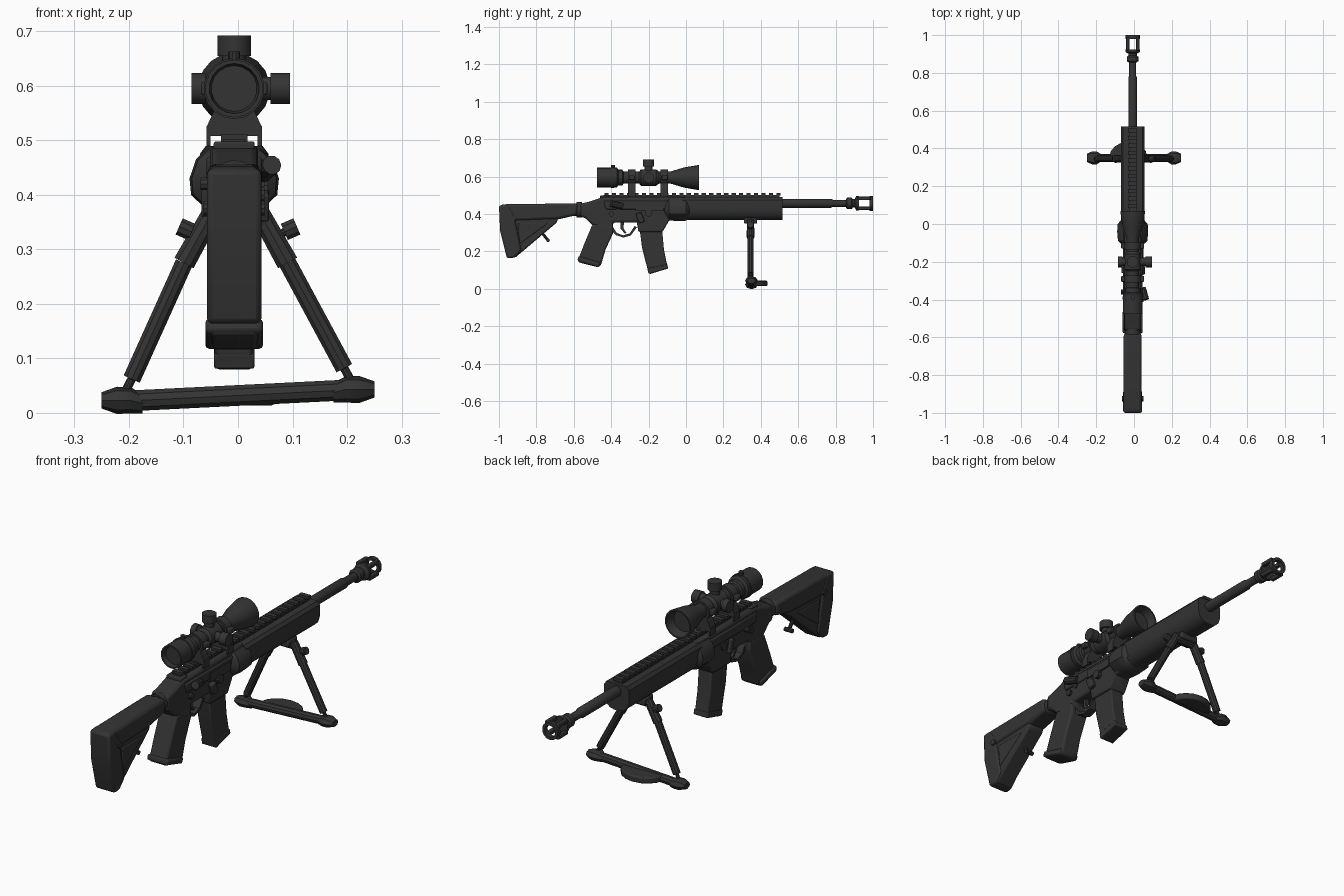
import bpy, bmesh
from math import sin, cos, pi, radians
from mathutils import Vector

cube = bpy.data.objects.get("Cube")
if cube:
    bpy.data.objects.remove(cube)

CX = -0.007          # centre plane of the body
BORE, SIGHT = 0.457, 0.595


def material(name, value):
    m = bpy.data.materials.new(name)
    m.use_nodes = True
    col = (value, value, value, 1)
    m.diffuse_color = col
    m.node_tree.nodes["Principled BSDF"].inputs["Base Color"].default_value = col
    return m


GREY = material("charcoal", 0.034)


def finish(name, bm, bevel=0, angle=35):
    bmesh.ops.recalc_face_normals(bm, faces=bm.faces)
    me = bpy.data.meshes.new(name)
    bm.to_mesh(me)
    bm.free()
    me.materials.append(GREY)
    me.shade_smooth()
    me.set_sharp_from_angle(angle=radians(angle))
    ob = bpy.data.objects.new(name, me)
    bpy.context.collection.objects.link(ob)
    if bevel:
        mod = ob.modifiers.new("edge", "BEVEL")
        mod.width, mod.segments, mod.limit_method = bevel, 2, "ANGLE"
    return ob


def loft(name, rings, closed=False, bevel=0):
    """Skin a list of rings; capped, or joined end to end."""
    bm = bmesh.new()
    vs = [[bm.verts.new(p) for p in r] for r in rings]
    n = len(vs[0])
    pairs = list(zip(vs, vs[1:])) + ([(vs[-1], vs[0])] if closed else [])
    for a, b in pairs:
        for i in range(n):
            j = (i + 1) % n
            bm.faces.new((a[i], a[j], b[j], b[i]))
    if not closed:
        bm.faces.new(vs[0])
        bm.faces.new(vs[-1])
    return finish(name, bm, bevel)


def slab(name, outline, half, bevel=0.0, x=CX):
    """Side outline (y, z) given a width along x."""
    return loft(name, [[(x + s * half, y, z) for y, z in outline] for s in (-1, 1)], bevel=bevel)


def box(name, centre, size, bevel=0.0):
    x, y, z = centre
    a, b, c = (s / 2 for s in size)
    return slab(name, [(y - b, z - c), (y + b, z - c), (y + b, z + c), (y - b, z + c)], a, bevel, x)


def lathe(name, profile, z=BORE, x=CX, segs=14, closed=False):
    """Turned part along y from (y, radius) pairs."""
    rings = [[(x + r * cos(2 * pi * (i + .5) / segs), y, z + r * sin(2 * pi * (i + .5) / segs))
              for i in range(segs)] for y, r in profile]
    return loft(name, rings, closed)


def rod(name, start, end, r0, r1=None, segs=10):
    p, q = Vector(start), Vector(end)
    rot = (q - p).to_track_quat("Z", "Y")
    return loft(name, [[c + rot @ Vector((r * cos(2 * pi * i / segs), r * sin(2 * pi * i / segs), 0))
                        for i in range(segs)] for c, r in ((p, r0), (q, r1 or r0))])


# Shoulder stock: top beam, butt, thinner web, release pin
slab("stock_beam", [(-1, .446), (-.97, .452), (-.58, .457), (-.58, .395), (-.68, .372), (-.985, .36)], .048, .014)
slab("stock_butt", [(-1, .446), (-.994, .31), (-.957, .163), (-.92, .165), (-.88, .205), (-.92, .40), (-.95, .45)], .05, .01)
slab("stock_web", [(-.96, .42), (-.93, .18), (-.915, .165), (-.69, .355), (-.68, .40)], .042, .008)
slab("stock_panel", [(-.9, .35), (-.89, .24), (-.74, .35)], .046, .004)
rod("stock_release", (CX, -.77, .30), (CX, -.735, .255), .008)
rod("stock_release_tip", (CX - .02, -.738, .26), (CX + .02, -.738, .26), .01)
rod("sling_pin", (CX - .056, -.925, .375), (CX + .056, -.925, .375), .014)
lathe("buffer_tube", [(-.66, .034), (-.5, .034)], z=.422)
lathe("lock_collar", [(-.585, .042), (-.555, .042)], z=.422)

# Receiver, magazine well and controls
slab("receiver", [(-.565, .455), (-.52, .465), (-.44, .492), (0, .492), (0, .39), (-.1, .36), (-.13, .355),
                  (-.39, .355), (-.39, .30), (-.5, .34), (-.54, .38), (-.565, .385)], .044, .012)
slab("magazine_well", [(-.27, .40), (-.255, .305), (-.125, .305), (-.09, .365), (-.09, .40)], .044, .006)
slab("upper_receiver_step", [(-.44, .47), (-.43, .425), (-.06, .425), (-.06, .47)], .051, .006)
slab("port_cover", [(-.27, .455), (-.27, .415), (-.12, .415), (-.12, .455)], .004, x=CX + .052)
box("charging_handle", (CX, -.435, .49), (.075, .05, .016), .004)
rod("forward_assist", (.045, -.34, .44), (.062, -.4, .455), .018)
rod("take_down_pin", (CX - .05, -.4, .40), (CX + .056, -.4, .40), .014)
rod("pivot_pin", (CX - .05, -.2, .405), (CX + .062, -.2, .405), .02)
rod("selector", (CX - .062, -.36, .42), (CX + .05, -.36, .42), .012)
slab("bolt_catch", [(-.26, .42), (-.24, .42), (-.225, .36), (-.25, .36)], .01, .003, x=CX - .05)
slab("magazine_release", [(-.27, .40), (-.24, .41), (-.22, .36), (-.25, .35)], .012, .004, x=.045)

# Trigger and guard
guard = [(-.405, .32), (-.375, .287), (-.335, .274), (-.295, .285), (-.262, .33)]
inner = [(-.275, .335), (-.30, .297), (-.335, .286), (-.37, .298), (-.39, .33)]
slab("trigger_guard", guard + inner, .02)
slab("trigger", [(-.35, .36), (-.33, .36), (-.335, .325), (-.318, .298), (-.328, .296), (-.35, .322)], .009)

# Grip and magazine
slab("pistol_grip", [(-.50, .345), (-.54, .25), (-.58, .148), (-.568, .14), (-.47, .115), (-.455, .125),
                     (-.43, .21), (-.39, .297), (-.39, .35)], .045, .014)
slab("grip_base", [(-.575, .175), (-.581, .148), (-.468, .115), (-.457, .14)], .053, .008)
slab("magazine", [(-.248, .32), (-.235, .22), (-.2, .082), (-.19, .08), (-.097, .108), (-.118, .21), (-.128, .32)], .034, .006)
slab("magazine_base", [(-.207, .108), (-.2, .08), (-.095, .108), (-.1, .132)], .037, .004)

# Handguard with flared rear collar
half = [(.052, .49), (.063, .475), (.063, .42), (.054, .392), (.034, .374), (.012, .369)]
section = half + [(-x, z) for x, z in reversed(half)]


def guard_ring(y, sx, sz):
    return [(CX + x * sx, y, .43 + (z - .43) * sz) for x, z in section]


loft("handguard", [guard_ring(-.02, .97, .97), guard_ring(0, 1, 1), guard_ring(.515, 1, 1)])
collar = [(.05, .485), (.07, .465), (.082, .43), (.079, .4), (.05, .372), (.02, .362)]
collar += [(-x, z) for x, z in reversed(collar)]
loft("handguard_collar", [[(CX + x * s, y, .43 + (z - .43) * s) for x, z in collar]
                          for y, s in ((-.115, .6), (-.09, .95), (-.04, 1), (0, .97), (.02, .75))])

# Top rail with teeth
box("rail_base", (CX, .03, .494), (.04, .94, .016))
for i in range(24):
    box("rail_tooth", (CX, -.425 + i * .04, .505), (.048, .022, .014))

# Barrel and muzzle brake
lathe("barrel", [(.5, .024), (.775, .024), (.785, .019), (.862, .019)])
lathe("muzzle_collar", [(.855, .022), (.862, .031), (.885, .031), (.892, .023), (.902, .023), (.91, .039), (.925, .039)])
lathe("muzzle_ring", [(.98, .026), (.98, .04), (1, .04), (1, .026)], closed=True)
for sx in (-1, 1):
    for sz in (-1, 1):
        box("muzzle_bar", (CX + sx * .0265, .953, BORE + sz * .0265), (.018, .07, .018), .003)

# Telescopic sight
lathe("scope_body", [(-.455, .042), (-.476, .046), (-.476, .053), (-.37, .053), (-.362, .042), (-.34, .042),
                     (-.335, .033), (-.25, .033), (-.24, .044), (-.16, .044), (-.145, .033), (-.08, .033),
                     (-.01, .054), (.06, .066), (.07, .066), (.07, .059), (.03, .048)], z=SIGHT, segs=18)
lathe("zoom_ring", [(-.4, .056), (-.385, .056)], z=SIGHT, segs=18)
rod("zoom_stub", (CX, -.39, SIGHT + .04), (CX, -.39, SIGHT + .068), .011)
rod("top_turret", (CX, -.2, SIGHT), (CX, -.2, .66), .022, segs=14)
rod("top_turret_cap", (CX, -.2, .655), (CX, -.2, .692), .031, segs=14)
for s, reach in ((-1, .085), (1, .095)):
    rod("side_turret", (CX, -.2, SIGHT), (s * .065, -.2, SIGHT), .022, segs=14)
    rod("side_turret_cap", (s * .06, -.2, SIGHT), (s * reach, -.2, SIGHT), .029, segs=14)

# Sight mounts
for y in (-.29, -.115):
    lathe("mount_ring", [(y - .02, .034), (y - .02, .044), (y + .02, .044), (y + .02, .034)], z=SIGHT, closed=True)
    loft("mount_foot", [[(CX + sx * w, y + sy * .02, z) for sx, sy in ((-1, -1), (1, -1), (1, 1), (-1, 1))]
                        for w, z in ((.05, .508), (.05, .526), (.032, .565))])
    for s in (-1, 1):
        box("mount_clamp", (CX + s * .047, y, .508), (.008, .04, .036))
        box("mount_lug", (CX + s * .05, y, SIGHT), (.022, .032, .024), .004)

# Bipod
BY = .345
box("bipod_mount", (CX, BY, .363), (.09, .07, .03), .006)
rod("bipod_hinge", (-.06, BY, .352), (.05, BY, .352), .02)
for s in (-1, 1):
    lift = .01 * s
    top, knee, ankle = (s * .045 - .004, BY, .365), (s * .095 - .004, BY, .275), (s * .195, BY, .072 + lift)
    foot = Vector((s * .215, BY + .005, .033 + lift))
    rod("bipod_upper_leg", top, knee, .019, .021)
    rod("bipod_lower_leg", knee, ankle, .017)
    rod("bipod_ankle", ankle, foot, .008)
    rod("bipod_knob_stem", (s * .06, BY, .315), (s * .09, BY, .335), .008)
    rod("bipod_knob", (s * .085, BY, .332), (s * .108, BY, .342), .017)
    # Faceted foot, tapered outwards
    loft("bipod_foot", [[(s * x, foot.y + r * cos(pi * i / 4), foot.z + dz + h * sin(pi * i / 4)) for i in range(8)]
                        for x, r, h, dz in ((.175, .02, .018, -.006), (.197, .034, .024, 0),
                                            (.222, .034, .025, 0), (.25, .022, .015, 0))])
rod("bipod_crossbar", (-.2, BY + .005, .022), (.2, BY + .005, .042), .02)
plate = [(-.03 + .1 * cos(pi * i / 8), .355 + .08 * sin(pi * i / 8)) for i in range(9)]
loft("bipod_ground_plate", [[(x, y, z) for x, y in plate] for z in (.014, .044)], bevel=.006)
